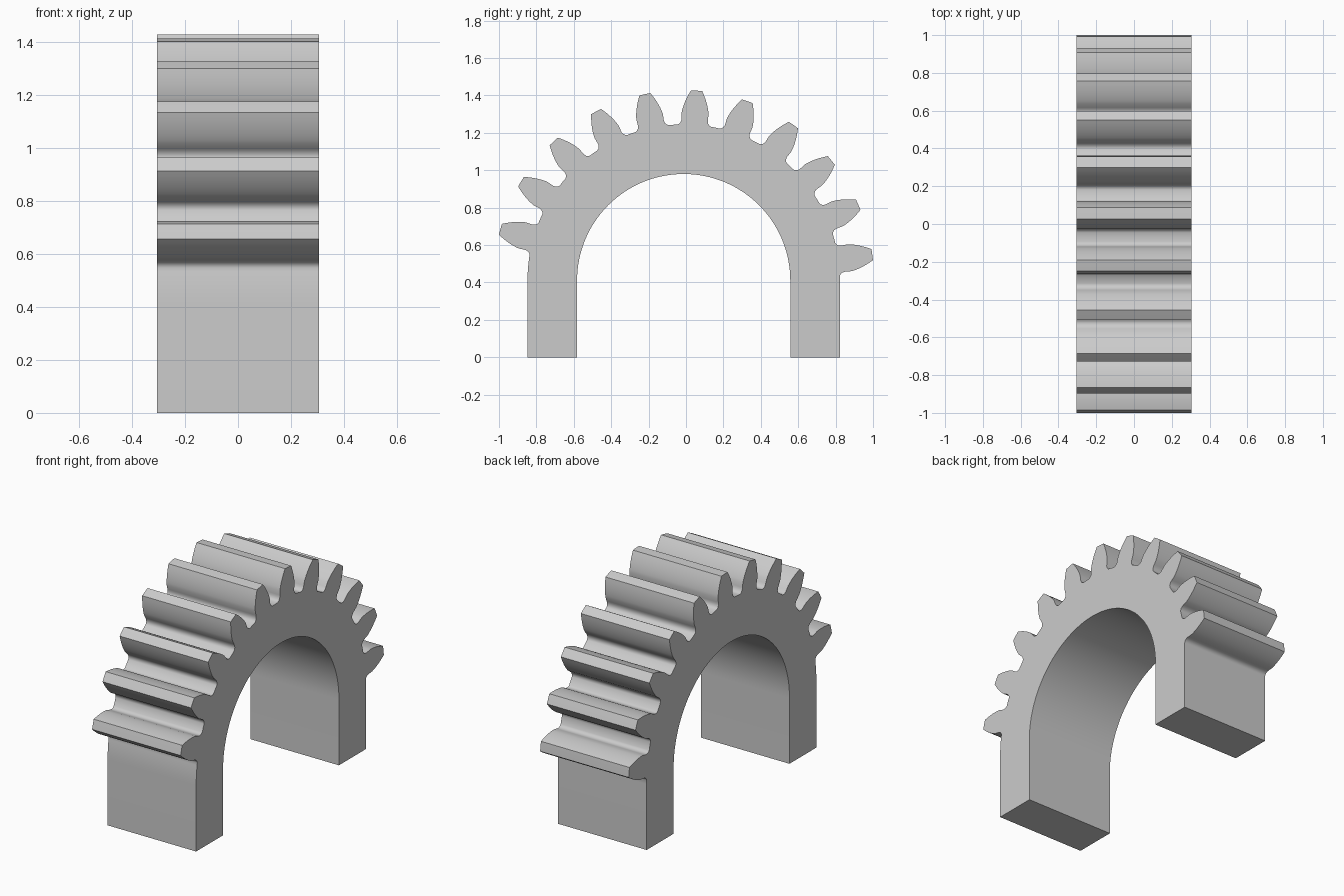
import bpy, bmesh
from math import sin, cos, tan, acos, pi, radians

if "Cube" in bpy.data.objects:
    bpy.data.objects.remove(bpy.data.objects["Cube"])

# Gear proportions (23 teeth on the full wheel, 11 kept on the arch)
CENTRE_Y, CENTRE_Z = -0.0125, 0.41
HALF_WIDTH = 0.305
BORE, ROOT, PITCH, TIP = 0.57, 0.835, 0.938, 1.018
WHEEL_TEETH, KEPT = 23, 11
FIRST = radians(164.35)
STEP = 2 * pi / WHEEL_TEETH
PRESSURE = radians(20)
BASE = PITCH * cos(PRESSURE)


def involute(a):
    return tan(a) - a


def half_angle(r):
    """Half the angular thickness of a tooth at radius r."""
    return STEP / 4 + involute(PRESSURE) - involute(acos(min(1, BASE / r)))


def polar(r, a):
    return (CENTRE_Y + r * cos(a), CENTRE_Z + r * sin(a))


def arc(r, start, end, count):
    return [polar(r, start + (end - start) * i / count) for i in range(count + 1)]


# One flank from root fillet to tip, as (radius, half angle)
flank = [(ROOT, 0.108), (ROOT + 0.004, 0.097), (ROOT + 0.012, 0.088),
         (ROOT + 0.025, 0.082), (ROOT + 0.037, 0.0815)]
flank += [(r, half_angle(r)) for r in
          (BASE + (TIP - BASE) * i / 8 for i in range(1, 9))]

# Outline: left leg, teeth, right leg, then back along the bore
outline = [(CENTRE_Y - BORE, 0), (CENTRE_Y - ROOT, 0)]
outline += arc(ROOT, pi, FIRST + 0.125, 4)
for i in range(KEPT):
    a = FIRST - i * STEP
    outline += [polar(r, a + h) for r, h in flank]
    outline.append(polar(TIP, a))
    outline += [polar(r, a - h) for r, h in reversed(flank)]
    if i < KEPT - 1:
        outline.append(polar(ROOT, a - STEP / 2))
outline += [polar(ROOT, 0), (CENTRE_Y + ROOT, 0), (CENTRE_Y + BORE, 0)]
outline += arc(BORE, 0, pi, 64)

# Extrude the outline across the width
bm = bmesh.new()
cap = bm.faces.new([bm.verts.new((-HALF_WIDTH, y, z)) for y, z in outline])
grown = bmesh.ops.extrude_face_region(bm, geom=[cap], use_keep_orig=True)
moved = [v for v in grown["geom"] if isinstance(v, bmesh.types.BMVert)]
bmesh.ops.translate(bm, verts=moved, vec=(2 * HALF_WIDTH, 0, 0))
bmesh.ops.recalc_face_normals(bm, faces=bm.faces)
mesh = bpy.data.meshes.new("toothed_arch")
bm.to_mesh(mesh)
bm.free()

arch = bpy.data.objects.new("toothed_arch", mesh)
bpy.context.collection.objects.link(arch)

# Plain grey material
grey = bpy.data.materials.new("light_grey")
grey.use_nodes = True
colour = (0.6, 0.6, 0.6, 1)
grey.diffuse_color = colour
grey.node_tree.nodes["Principled BSDF"].inputs["Base Color"].default_value = colour
mesh.materials.append(grey)

# Smooth curved walls, keep the rims sharp
bpy.ops.object.select_all(action="DESELECT")
arch.select_set(True)
bpy.context.view_layer.objects.active = arch
bpy.ops.object.shade_smooth_by_angle(angle=radians(30))
